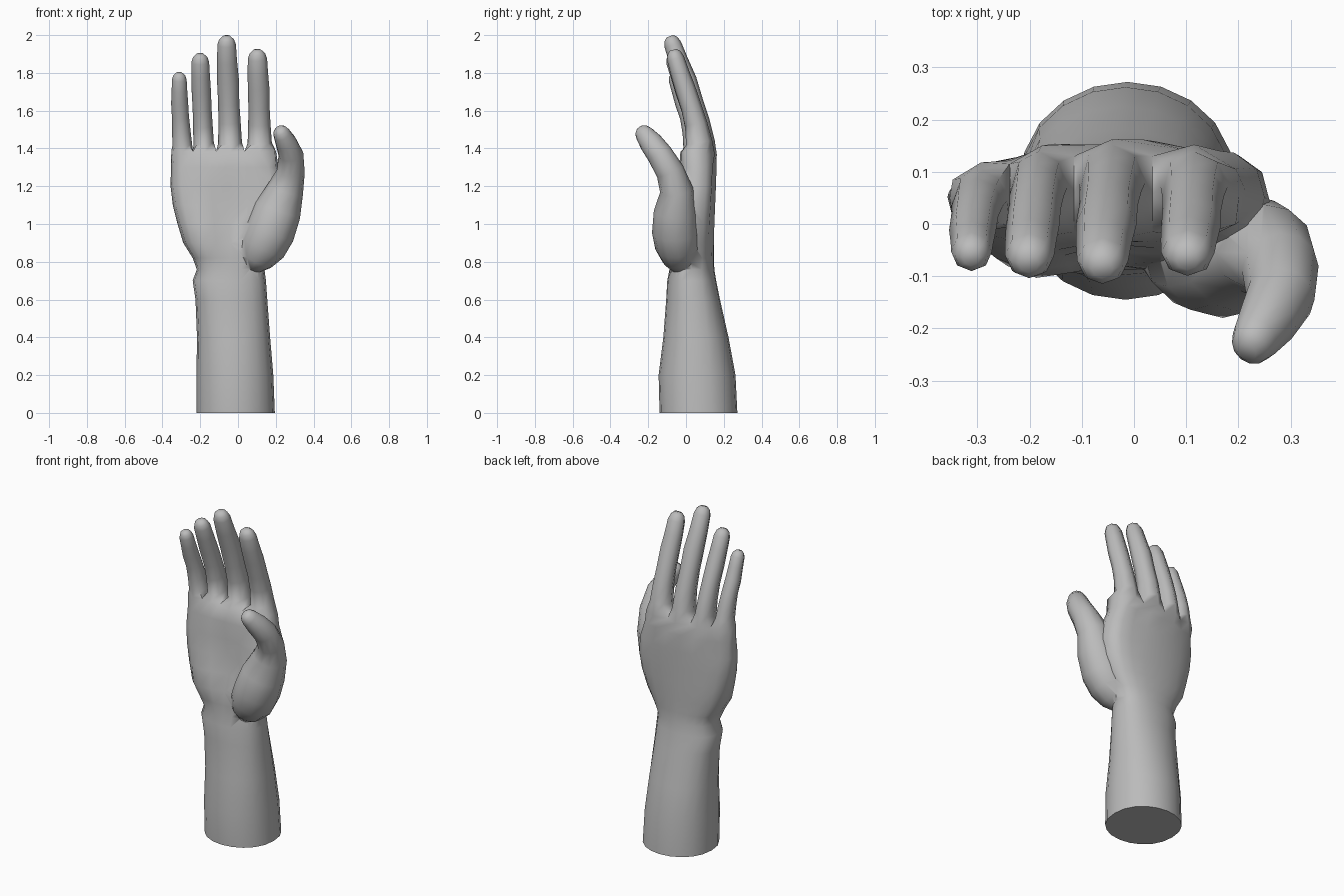
import bpy, bmesh, math
from mathutils import Vector

if "Cube" in bpy.data.objects:
    bpy.data.objects.remove(bpy.data.objects["Cube"])

skin = bpy.data.materials.new("plain grey")
skin.diffuse_color = (0.5, 0.5, 0.5, 1)
skin.use_nodes = True
skin.node_tree.nodes["Principled BSDF"].inputs["Base Color"].default_value = skin.diffuse_color


def gauss(x, z, cx, cz, sx, sz):
    return math.exp(-((x - cx) / sx) ** 2 - ((z - cz) / sz) ** 2)


def bridge(bm, low, high):
    n = len(low)
    for i in range(n):
        j = (i + 1) % n
        bm.faces.new((low[i], low[j], high[j], high[i]))


def tube(bm, path, sides, start=None, phase=0.0):
    """Loft rings along (x, y, z, half_width, half_depth) with a domed tip."""
    pts = [Vector(p[:3]) for p in path]
    rings = []
    for i, p in enumerate(path):
        t = (pts[min(i + 1, len(pts) - 1)] - pts[max(i - 1, 0)]).normalized()
        rings.append((pts[i], t, p[3], p[4]))
    end, t, w, d = rings[-1]
    rings += [(end + t * w * 0.6, t, w * 0.8, d * 0.8),
              (end + t * w * 0.95, t, w * 0.42, d * 0.42)]
    last = start
    for c, t, w, d in rings:
        u = (Vector((1, 0, 0)) - t * t.x).normalized()
        v = t.cross(u)
        ring = []
        for k in range(sides):
            a = phase + 2 * math.pi * k / sides
            ring.append(bm.verts.new(c + u * w * math.cos(a) + v * d * math.sin(a)))
        if last:
            bridge(bm, last, ring)
        else:
            bm.faces.new(ring)
        last = ring
    bm.faces.new(last)


def make_object(name, bm):
    bmesh.ops.recalc_face_normals(bm, faces=bm.faces[:])
    me = bpy.data.meshes.new(name)
    bm.to_mesh(me)
    bm.free()
    me.materials.append(skin)
    ob = bpy.data.objects.new(name, me)
    bpy.context.collection.objects.link(ob)
    return ob


# Forearm and palm sections: z, left, right, front, back, squareness
sections = [
    (0.00, -.220, .195, -.140, .272, .90),
    (0.20, -.220, .187, -.145, .262, .90),
    (0.40, -.217, .170, -.120, .225, .85),
    (0.60, -.225, .155, -.105, .180, .80),
    (0.70, -.240, .148, -.100, .160, .75),
    (0.76, -.218, .140, -.090, .150, .70),
    (0.82, -.240, .165, -.095, .148, .60),
    (0.90, -.290, .210, -.095, .150, .58),
    (1.00, -.320, .245, -.085, .152, .55),
    (1.10, -.345, .260, -.070, .155, .52),
    (1.20, -.357, .250, -.055, .158, .50),
    (1.30, -.355, .215, -.040, .160, .50),
]

bm = bmesh.new()
last = None
for z, xl, xr, yf, yb, q in sections:
    cx, hx, cy, hy = (xl + xr) / 2, (xr - xl) / 2, (yf + yb) / 2, (yb - yf) / 2
    ring = []
    for k in range(20):
        a = math.pi + math.pi * k / 10
        x, s = cx + hx * math.cos(a), math.sin(a)
        if k in (0, 10):
            s = 0
        y = cy + math.copysign(abs(s) ** q, s) * hy
        if s < 0:    # palm hollow and heel of the hand
            y += .035 * gauss(x, z, -.04, 1.05, .08, .18)
            y -= .025 * gauss(x, z, -.2, .93, .08, .12)
        elif s > 0:  # tendons fanning out over the back, little-finger side lower
            f = min(max((z - .85) / .45, 0), 1)
            y += f * (.004 if k % 2 == 0 else -.008)
            y -= f * .03 * max(0, min(1, (-.1 - x) / .2))
        ring.append(bm.verts.new((x, y, z)))
    if last:
        bridge(bm, last, ring)
    else:
        bm.faces.new(ring[::-1])
    last = ring

# Knuckle ring: four finger sockets that share their web edges
edges = [-.347, -.238, -.115, .035, .195]
web_front = [.015, -.005, -.015, -.015, .0]
web_back = [.085, .115, .13, .13, .105]
mid_front = [-.015, -.025, -.03, -.025]
mid_back = [.118, .15, .163, .152]
front, back = [], []
for i in range(5):
    x = edges[i]
    front.append(bm.verts.new((x, web_front[i], 1.385)))
    back.append(bm.verts.new((x, web_back[i], 1.365)))
    if i < 4:
        xm = (x + edges[i + 1]) / 2
        front.append(bm.verts.new((xm, mid_front[i], 1.38)))
        back.append(bm.verts.new((xm, mid_back[i], 1.37)))
webs = []
for i, x in enumerate(edges):
    out = {0: -.006, 4: .006}.get(i, 0)
    webs.append(bm.verts.new((x + out, (web_front[i] + web_back[i]) / 2, 1.385)))
knuckles = [webs[0]] + front + [webs[4]] + back[::-1]
bridge(bm, last, knuckles)

# Fingers: x, y, z, half width, half depth from knuckle to tip
fingers = [
    [(-.295, .045, 1.42, .052, .060), (-.300, .035, 1.49, .049, .054),
     (-.305, .015, 1.57, .045, .048), (-.309, -.012, 1.64, .045, .046),
     (-.310, -.035, 1.71, .041, .042), (-.311, -.053, 1.765, .039, .039)],
    [(-.182, .070, 1.43, .054, .070), (-.186, .055, 1.52, .052, .061),
     (-.190, .030, 1.61, .050, .055), (-.194, -.003, 1.70, .051, .053),
     (-.198, -.035, 1.79, .049, .048), (-.200, -.060, 1.858, .047, .045)],
    [(-.042, .078, 1.43, .063, .075), (-.045, .062, 1.54, .059, .064),
     (-.049, .035, 1.64, .056, .058), (-.053, .000, 1.76, .058, .057),
     (-.058, -.038, 1.86, .053, .051), (-.060, -.070, 1.950, .049, .046)],
    [(.115, .070, 1.43, .064, .070), (.113, .053, 1.53, .059, .060),
     (.111, .028, 1.62, .056, .055), (.109, -.005, 1.72, .057, .054),
     (.105, -.032, 1.80, .054, .050), (.103, -.055, 1.875, .051, .046)],
]
for i, path in enumerate(fingers):
    f, b = front[2 * i:2 * i + 3], back[2 * i:2 * i + 3]
    socket = f + [webs[i + 1]] + b[::-1] + [webs[i]]
    tube(bm, path, 8, socket, math.radians(225))
hand = make_object("hand_and_forearm", bm)

# Thumb with the ball of the thumb, merged into the palm
bm = bmesh.new()
tube(bm, [
    (.070, -.030, 0.760, .045, .045),
    (.090, -.035, 0.810, .095, .090),
    (.130, -.045, 0.880, .125, .118),
    (.170, -.055, 0.960, .132, .125),
    (.210, -.055, 1.070, .125, .115),
    (.250, -.050, 1.180, .098, .088),
    (.280, -.085, 1.280, .074, .075),
    (.280, -.140, 1.370, .066, .068),
    (.255, -.185, 1.430, .057, .062),
    (.232, -.220, 1.475, .046, .050),
], 12)
thumb = make_object("thumb", bm)
mod = hand.modifiers.new("merge thumb", 'BOOLEAN')
mod.operation, mod.solver, mod.object = 'UNION', 'EXACT', thumb
bpy.context.view_layer.objects.active = hand
hand.select_set(True)
bpy.ops.object.modifier_apply(modifier=mod.name)
bpy.data.objects.remove(thumb)
bpy.ops.object.shade_smooth_by_angle(angle=math.radians(60))
